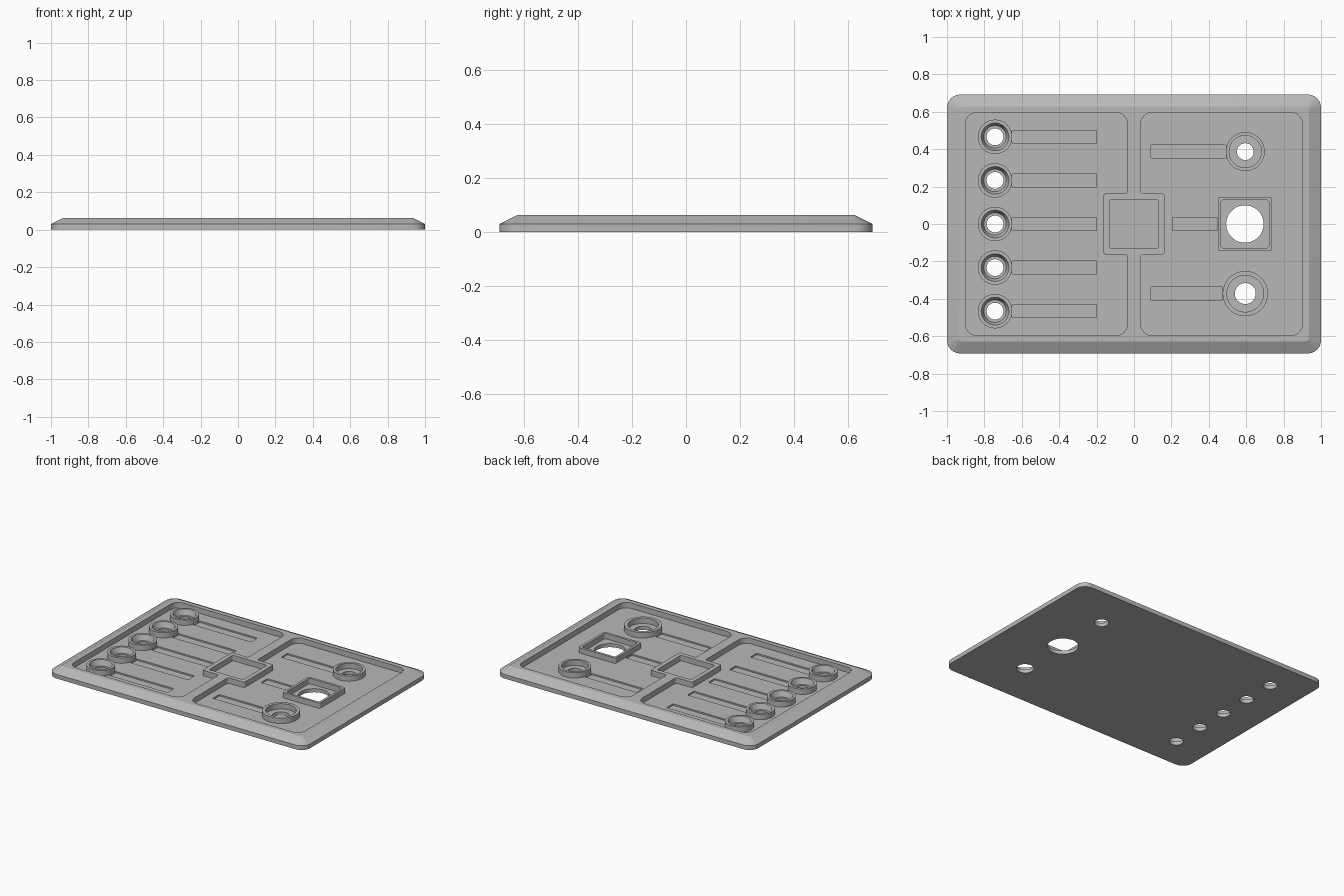
import bpy, bmesh, math
from mathutils import Vector

cube = bpy.data.objects.get("Cube")
if cube:
    bpy.data.objects.remove(cube)

TOP, FLOOR, GROOVE = 0.063, 0.025, 0.015

grey = bpy.data.materials.new("mid_grey")
grey.use_nodes = True
grey.diffuse_color = (0.48, 0.48, 0.48, 1)
grey.node_tree.nodes["Principled BSDF"].inputs["Base Color"].default_value = (0.48, 0.48, 0.48, 1)


def rounded(points, radius, steps=6):
    """Outline with every corner replaced by an arc-like curve."""
    out = []
    n = len(points)
    for i, p in enumerate(points):
        p = Vector(p)
        a = (Vector(points[i - 1]) - p).normalized() * radius
        b = (Vector(points[(i + 1) % n]) - p).normalized() * radius
        for k in range(steps + 1):
            t = math.pi / 2 * k / steps
            out.append(p + a * (1 - math.sin(t)) + b * (1 - math.cos(t)))
    return out


def rectangle(hx, hy, radius, cx=0, cy=0):
    return rounded([(cx - hx, cy - hy), (cx + hx, cy - hy),
                    (cx + hx, cy + hy), (cx - hx, cy + hy)], radius)


def circle(r, cx, cy, n=48):
    return [Vector((cx + r * math.cos(math.tau * k / n),
                    cy + r * math.sin(math.tau * k / n))) for k in range(n)]


def skin(name, layers, ring=False):
    """Bridge (outline, z) layers; cap the ends, or close them into a ring."""
    bm = bmesh.new()
    loops = [[bm.verts.new((p.x, p.y, z)) for p in pts] for pts, z in layers]
    pairs = list(zip(loops, loops[1:]))
    if ring:
        pairs.append((loops[-1], loops[0]))
    else:
        bm.faces.new(loops[0])
        bm.faces.new(loops[-1])
    for lo, hi in pairs:
        for i in range(len(lo)):
            bm.faces.new((lo[i - 1], lo[i], hi[i], hi[i - 1]))
    bmesh.ops.recalc_face_normals(bm, faces=bm.faces)
    mesh = bpy.data.meshes.new(name)
    bm.to_mesh(mesh)
    bm.free()
    mesh.materials.append(grey)
    obj = bpy.data.objects.new(name, mesh)
    bpy.context.collection.objects.link(obj)
    return obj


def smooth(obj):
    bpy.ops.object.select_all(action='DESELECT')
    obj.select_set(True)
    bpy.context.view_layer.objects.active = obj
    bpy.ops.object.shade_smooth_by_angle(angle=math.radians(25))


cutters = []


def cutter(outline, low, high=0.1):
    obj = skin("cutter", [(outline, low), (outline, high)])
    obj.hide_render = True
    cutters.append(obj)


# Plate with a sloped rim
plate = skin("base_plate", [(rectangle(1, 0.692, 0.07), 0),
                            (rectangle(1, 0.692, 0.07), 0.03),
                            (rectangle(0.935, 0.627, 0.015), TOP)])

# Two mirrored pockets that leave a centre rib and a square frame
half = [(0.9, -0.596), (0.9, 0.596), (0.036, 0.596), (0.036, 0.163),
        (0.163, 0.163), (0.163, -0.163), (0.036, -0.163), (0.036, -0.596)]
for side in (1, -1):
    outline = []
    for i, point in enumerate(rounded(half, 0.06)):
        outline.append(Vector((side * point.x, point.y)))
    # Tight corners where the frame meets the rib
    tight = rounded(half, 0.012)
    for i in range(21, 49):
        outline[i] = Vector((side * tight[i].x, tight[i].y))
    cutter(outline, FLOOR)
cutter(rectangle(0.132, 0.132, 0.012), FLOOR)

# Holders: name, centre, outer radius, top bore, bottom bore, hole radius
holders = [("small_holder", -0.743, 0.233 * k, 0.092, 0.074, 0.06, 0.045)
           for k in (2, 1, 0, -1, -2)]
holders += [("medium_holder", 0.595, 0.387, 0.104, 0.086, 0.086, 0.045),
            ("large_holder", 0.595, -0.372, 0.121, 0.098, 0.098, 0.056)]
parts = []
for name, x, y, outer, bore, seat, hole in holders:
    cutter(circle(hole, x, y), -0.1)
    parts.append(skin(name, [(circle(outer, x, y), FLOOR), (circle(outer, x, y), TOP),
                             (circle(bore, x, y), TOP), (circle(seat, x, y), FLOOR)], ring=True))
    # Shallow channel from the holder towards the middle
    start = x + outer if x < 0 else x - outer
    end = -0.2 if x < 0 else 0.09
    cutter(rectangle(abs(end - start) / 2, 0.035, 0.004, (start + end) / 2, y), GROOVE)

# Square holder with a large round hole
SX = 0.593
cutter(circle(0.1, SX, 0, 64), -0.1)
cutter(rectangle(0.12, 0.035, 0.004, 0.325, 0), GROOVE)
outside = rectangle(0.145, 0.145, 0.012, SX)
inside = rectangle(0.128, 0.128, 0.012, SX)
parts.append(skin("square_holder", [(outside, FLOOR), (outside, TOP),
                                    (inside, TOP), (inside, FLOOR)], ring=True))

# Cut the plate, then discard the cutters
for c in cutters:
    mod = plate.modifiers.new("cut", 'BOOLEAN')
    mod.operation = 'DIFFERENCE'
    mod.solver = 'EXACT'
    mod.object = c
bpy.context.view_layer.update()
graph = bpy.context.evaluated_depsgraph_get()
cut_mesh = bpy.data.meshes.new_from_object(plate.evaluated_get(graph))
plate.modifiers.clear()
plate.data = cut_mesh
for c in cutters:
    bpy.data.objects.remove(c)

for obj in [plate] + parts:
    smooth(obj)
